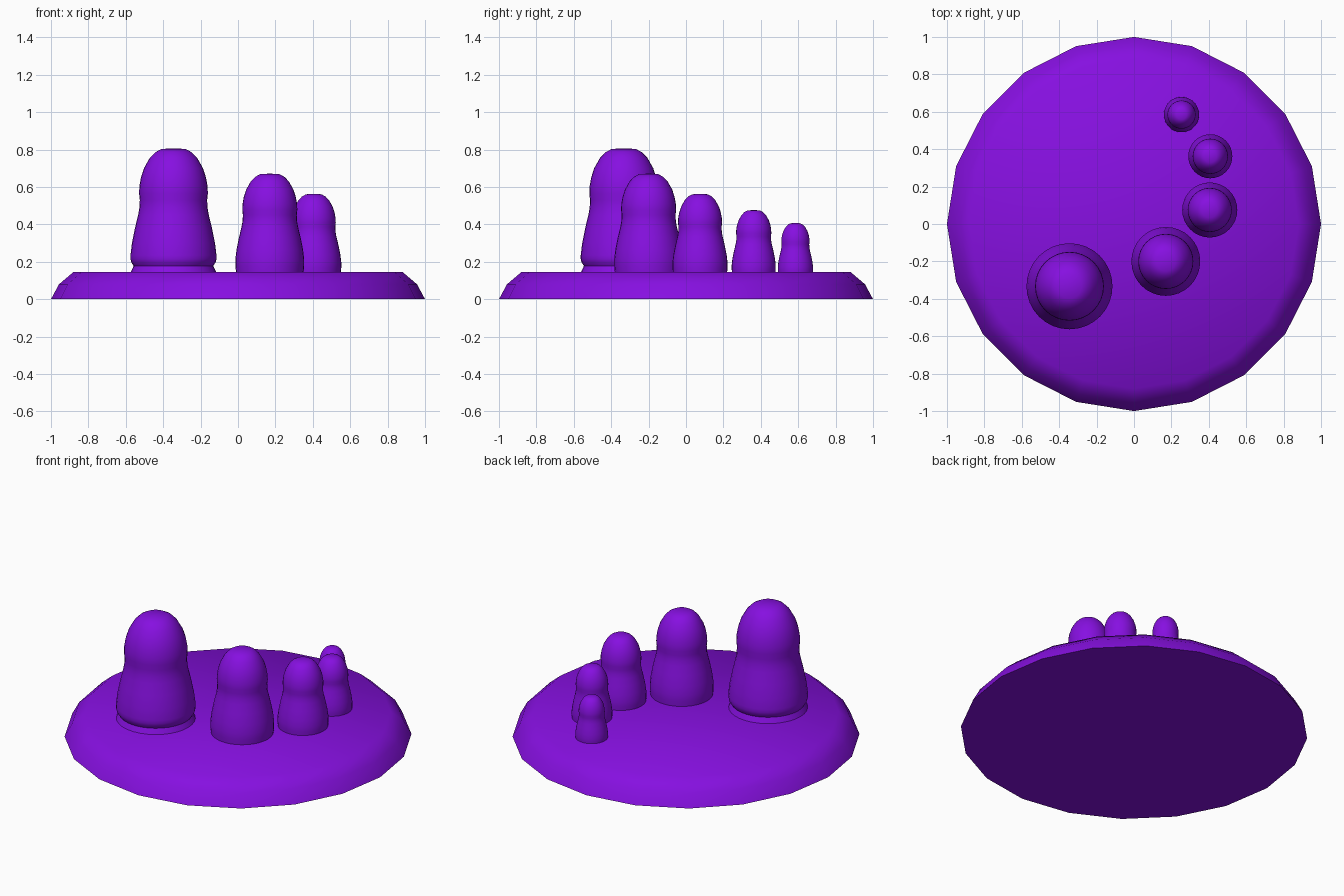
import bpy, math

if "Cube" in bpy.data.objects:
    bpy.data.objects.remove(bpy.data.objects["Cube"])

purple = bpy.data.materials.new("purple")
purple.diffuse_color = (0.24, 0.005, 0.75, 1)
purple.use_nodes = True
purple.node_tree.nodes["Principled BSDF"].inputs["Base Color"].default_value = purple.diffuse_color


def lathe(name, profile, sides, loc=(0, 0, 0), scale=1.0, cap=False, angle=50):
    """Revolve (radius, height) points, bottom to top; the last point is the pole."""
    verts, faces = [], []
    for r, z in profile[:-1]:
        for i in range(sides):
            a = 2 * math.pi * i / sides
            verts.append((r * scale * math.cos(a), r * scale * math.sin(a), z * scale))
    verts.append((0, 0, profile[-1][1] * scale))
    rings, pole = len(profile) - 1, len(verts) - 1
    for i in range(sides):
        j = (i + 1) % sides
        for k in range(rings - 1):
            a, b = k * sides, (k + 1) * sides
            faces.append((a + i, a + j, b + j, b + i))
        t = (rings - 1) * sides
        faces.append((t + i, t + j, pole))
    if cap:
        faces.append(tuple(reversed(range(sides))))
    mesh = bpy.data.meshes.new(name)
    mesh.from_pydata(verts, [], faces)
    mesh.materials.append(purple)
    obj = bpy.data.objects.new(name, mesh)
    obj.location = loc
    bpy.context.collection.objects.link(obj)
    bpy.ops.object.select_all(action='DESELECT')
    obj.select_set(True)
    bpy.context.view_layer.objects.active = obj
    bpy.ops.object.shade_smooth_by_angle(angle=math.radians(angle))
    return obj


# Low round base with a bevelled rim
lathe("base", [(1, 0), (0.957, 0.08), (0.88, 0.145), (0, 0.145)], 20, cap=True)

# Peg body: bulging skirt, soft waist and domed head
body = [(0.23, 0.105), (0.222, 0.17), (0.206, 0.25), (0.189, 0.32), (0.182, 0.36),
        (0.18, 0.40), (0.184, 0.435), (0.182, 0.475), (0.174, 0.52), (0.158, 0.57),
        (0.127, 0.625), (0.098, 0.655), (0.065, 0.673), (0, 0.677)]
plain_foot = [(0.224, 0.0), (0.23, 0.06)]
flared_foot = [(0.235, 0.0), (0.213, 0.048), (0.226, 0.068), (0.23, 0.085)]

# Five pegs in an arc, each 0.8 times the previous one
spots = [(-0.345, -0.333), (0.17, -0.2), (0.405, 0.075), (0.408, 0.362), (0.254, 0.585)]
for n, (x, y) in enumerate(spots):
    foot = flared_foot if n == 0 else plain_foot
    lathe(f"peg_{n + 1}", foot + body, 32, (x, y, 0.13), 0.8 ** n)
